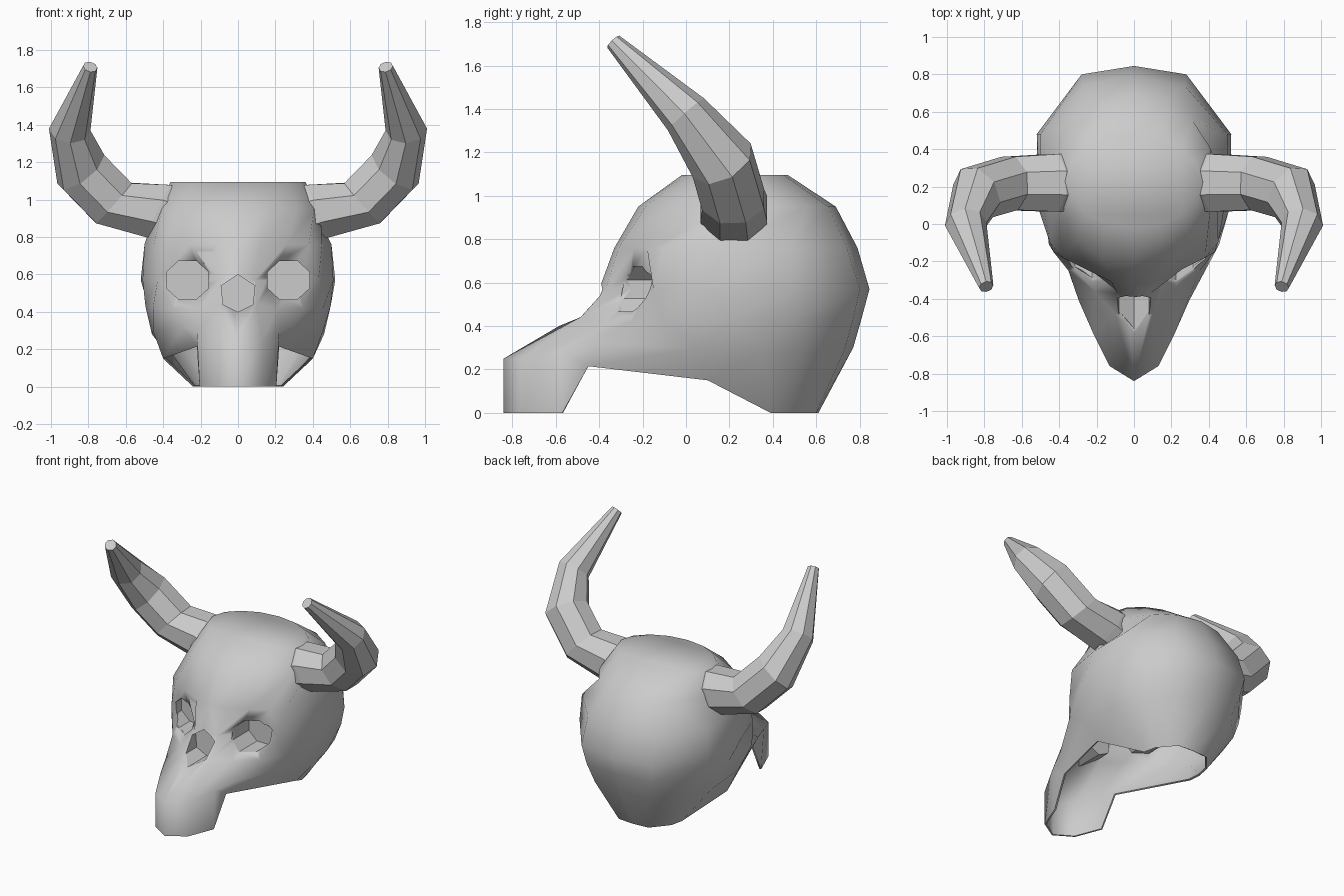
import bpy, bmesh
from math import sin, cos, pi, radians
from mathutils import Vector

if "Cube" in bpy.data.objects:
    bpy.data.objects.remove(bpy.data.objects["Cube"])


def make(name, verts, faces, fix_normals=True):
    me = bpy.data.meshes.new(name)
    me.from_pydata([tuple(v) for v in verts], [], faces)
    if fix_normals:
        bm = bmesh.new()
        bm.from_mesh(me)
        bmesh.ops.recalc_face_normals(bm, faces=bm.faces)
        bm.to_mesh(me)
        bm.free()
    ob = bpy.data.objects.new(name, me)
    bpy.context.collection.objects.link(ob)
    return ob


def loft(name, rings, cap_start=True, cap_end=True, fix_normals=True):
    n = len(rings[0])
    verts = [v for r in rings for v in r]
    faces = [(i * n + j, i * n + (j + 1) % n, (i + 1) * n + (j + 1) % n, (i + 1) * n + j)
             for i in range(len(rings) - 1) for j in range(n)]
    if cap_start:
        faces.append(tuple(reversed(range(n))))
    if cap_end:
        faces.append(tuple(range(len(verts) - n, len(verts))))
    return make(name, verts, faces, fix_normals)


def full_ring(half):
    # half outline runs front centre -> right side -> back centre
    return half + [(-x, y, z) for x, y, z in half[-2:0:-1]]


# skull shell: half outlines stacked from the open lower rim to the crown
rim = [(0, -.84, 0), (.13, -.76, 0), (.205, -.57, 0), (.22, -.45, .215), (.40, .10, .15),
       (.24, .39, 0), (.22, .48, 0), (.12, .60, 0), (0, .61, 0)]
jaw = [(0, -.84, .25), (.13, -.76, .25), (.22, -.58, .29), (.295, -.41, .32), (.455, .05, .30),
       (.46, .36, .28), (.40, .54, .28), (.22, .73, .29), (0, .77, .30)]
cheek = [(0, -.50, .45), (.10, -.48, .44), (.21, -.36, .42), (.35, -.25, .42), (.455, -.11, .42),
         (.495, .22, .43), (.48, .50, .43), (.26, .77, .43), (0, .81, .44)]
eye_line = [(0, -.40), (.09, -.37), (.15, -.27), (.31, -.19), (.43, -.15),
            (.51, .08), (.52, .48), (.28, .80), (0, .845)]
brow = [(0, -.33), (.12, -.31), (.26, -.24), (.38, -.18), (.45, -.10),
        (.50, .18), (.50, .48), (.27, .74), (0, .79)]


def oval(rx, y0, y1, z):
    return [(rx * sin(pi * i / 8), (y0 + y1) / 2 - (y1 - y0) / 2 * cos(pi * i / 8), z)
            for i in range(9)]


halves = [rim, jaw, cheek, [(x, y, .57) for x, y in eye_line],
          [(x, y, .76) for x, y in brow], oval(.44, -.22, .69, .95), oval(.36, -.02, .47, 1.095)]
skull = loft("skull", [full_ring(h) for h in halves], False, True, False)
bpy.context.view_layer.update()

# outlines of the openings in the face (x, z)
eye = [(.27 + .122 * cos(pi * (i + .5) / 4), .57 + .112 * sin(pi * (i + .5) / 4)) for i in range(8)]
openings = [("right_eye_socket", eye, -.10),
            ("left_eye_socket", [(-x, z) for x, z in eye], -.10),
            ("nose_cavity", [(0, .60), (.09, .54), (.08, .44), (0, .40), (-.08, .44), (-.09, .54)], -.36)]


def surface_y(x, z):
    hit, loc, nor, idx = skull.ray_cast(Vector((x, -2, z)), Vector((0, 1, 0)))
    return loc.y if hit else -.2


# pockets behind the openings, and cutters for them
cutters = []
for name, pts, back in openings:
    front = [(x, surface_y(x, z) + .008, z) for x, z in pts]
    rear = [(x, max(back, f[1] + .03), z) for (x, z), f in zip(pts, front)]
    loft(name, [front, rear], False, True)
    cutters.append(loft(name + "_cutter", [[(x, -1.2, z) for x, z in pts],
                                           [(x, back + .03, z) for x, z in pts]]))

# give the shell a thin wall and punch the openings
bpy.context.view_layer.objects.active = skull
wall = skull.modifiers.new("wall", 'SOLIDIFY')
wall.thickness = .012
wall.offset = -1
bpy.ops.object.modifier_apply(modifier="wall")
for c in cutters:
    cut = skull.modifiers.new("cut", 'BOOLEAN')
    cut.operation = 'DIFFERENCE'
    cut.solver = 'EXACT'
    cut.object = c
    bpy.ops.object.modifier_apply(modifier="cut")
    bpy.data.objects.remove(c)
bpy.ops.object.select_all(action='DESELECT')
skull.select_set(True)
bpy.ops.object.shade_smooth_by_angle(angle=radians(72))

# horns: eight-sided tapering tubes, flat faces (centre, direction, radius)
horn_rings = [((.34, .22, .91), (.90, 0, .43), .155),
              ((.43, .22, .94), (.90, 0, .43), .162),
              ((.665, .217, .982), (.75, -.05, .66), .15),
              ((.84, .165, 1.162), (.58, -.40, .71), .15),
              ((.90, .0, 1.375), (-.08, -.66, .75), .108),
              ((.79, -.335, 1.71), (-.22, -.68, .70), .038)]


def horn(name, side):
    rings, u, last = [], Vector((0, 1, 0)), None
    for p, t, r in horn_rings:
        t = Vector(t).normalized()
        if last:
            u = last.rotation_difference(t) @ u
        u = (u - t * u.dot(t)).normalized()
        v, last = t.cross(u), t
        ring = []
        for k in range(8):
            ang = pi * (k + .5) / 4
            q = Vector(p) + (u * cos(ang) + v * sin(ang)) * r * 1.03
            ring.append((q.x * side, q.y, q.z))
        rings.append(ring)
    return loft(name, rings)


horn("right_horn", 1)
horn("left_horn", -1)
